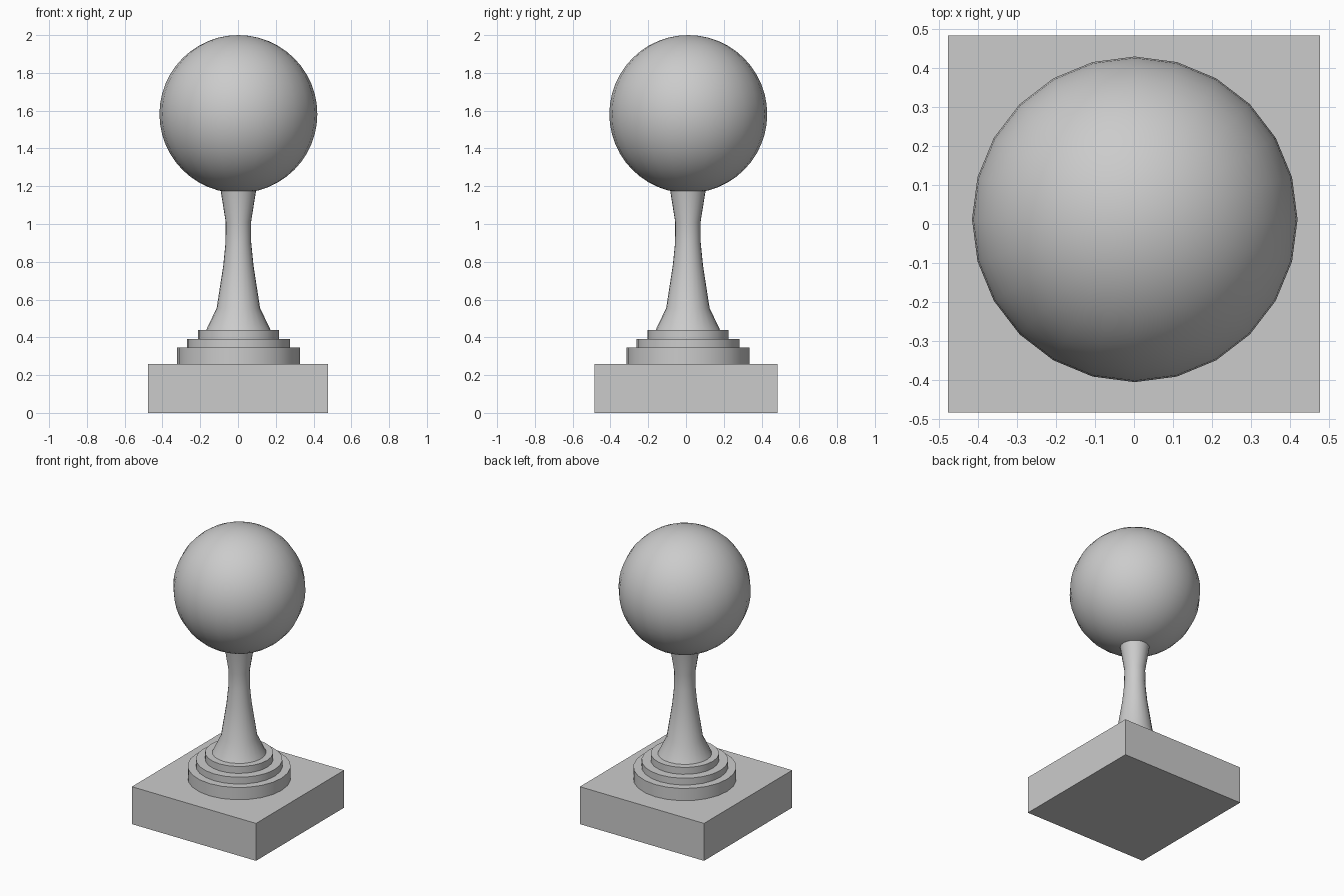
import bpy, bmesh, math
from mathutils import Matrix

if "Cube" in bpy.data.objects:
    bpy.data.objects.remove(bpy.data.objects["Cube"])

SIDES = 24
CX, CY = 0.002, 0.01   # axis of the turned parts


def finish(name, bm):
    bmesh.ops.recalc_face_normals(bm, faces=bm.faces[:])
    me = bpy.data.meshes.new(name)
    bm.to_mesh(me)
    bm.free()
    ob = bpy.data.objects.new(name, me)
    bpy.context.collection.objects.link(ob)
    bpy.ops.object.select_all(action='DESELECT')
    ob.select_set(True)
    bpy.context.view_layer.objects.active = ob
    bpy.ops.object.shade_smooth_by_angle(angle=math.radians(35))
    return ob


def lathe(name, profile):
    """Turn (radius, height) points around the axis and cap both ends."""
    bm = bmesh.new()
    rings = [[bm.verts.new((CX + r * math.cos(2 * math.pi * i / SIDES),
                            CY + r * math.sin(2 * math.pi * i / SIDES), z))
              for i in range(SIDES)] for r, z in profile]
    for a, b in zip(rings, rings[1:]):
        for i in range(SIDES):
            j = (i + 1) % SIDES
            bm.faces.new((a[i], a[j], b[j], b[i]))
    bm.faces.new(rings[0])
    bm.faces.new(rings[-1])
    return finish(name, bm)


# square plinth
bm = bmesh.new()
bmesh.ops.create_cube(bm, size=1, matrix=Matrix.Translation((0, 0, 0.13))
                      @ Matrix.Diagonal((0.955, 0.968, 0.26, 1)))
finish("plinth", bm)

# stepped round discs
for name, r, z0, z1 in (("lower_step", 0.325, 0.26, 0.345),
                        ("middle_step", 0.273, 0.345, 0.392),
                        ("upper_step", 0.215, 0.392, 0.44)):
    lathe(name, [(r, z0), (r, z1)])

# waisted stem
lathe("stem", [(0.17, 0.44), (0.115, 0.555), (0.08, 0.78), (0.068, 0.90),
               (0.067, 1.01), (0.094, 1.178)])

# ball on top
bm = bmesh.new()
bmesh.ops.create_uvsphere(bm, u_segments=SIDES, v_segments=24, radius=0.418,
                          matrix=Matrix.Translation((CX, CY + 0.002, 1.582)))
finish("ball", bm)
